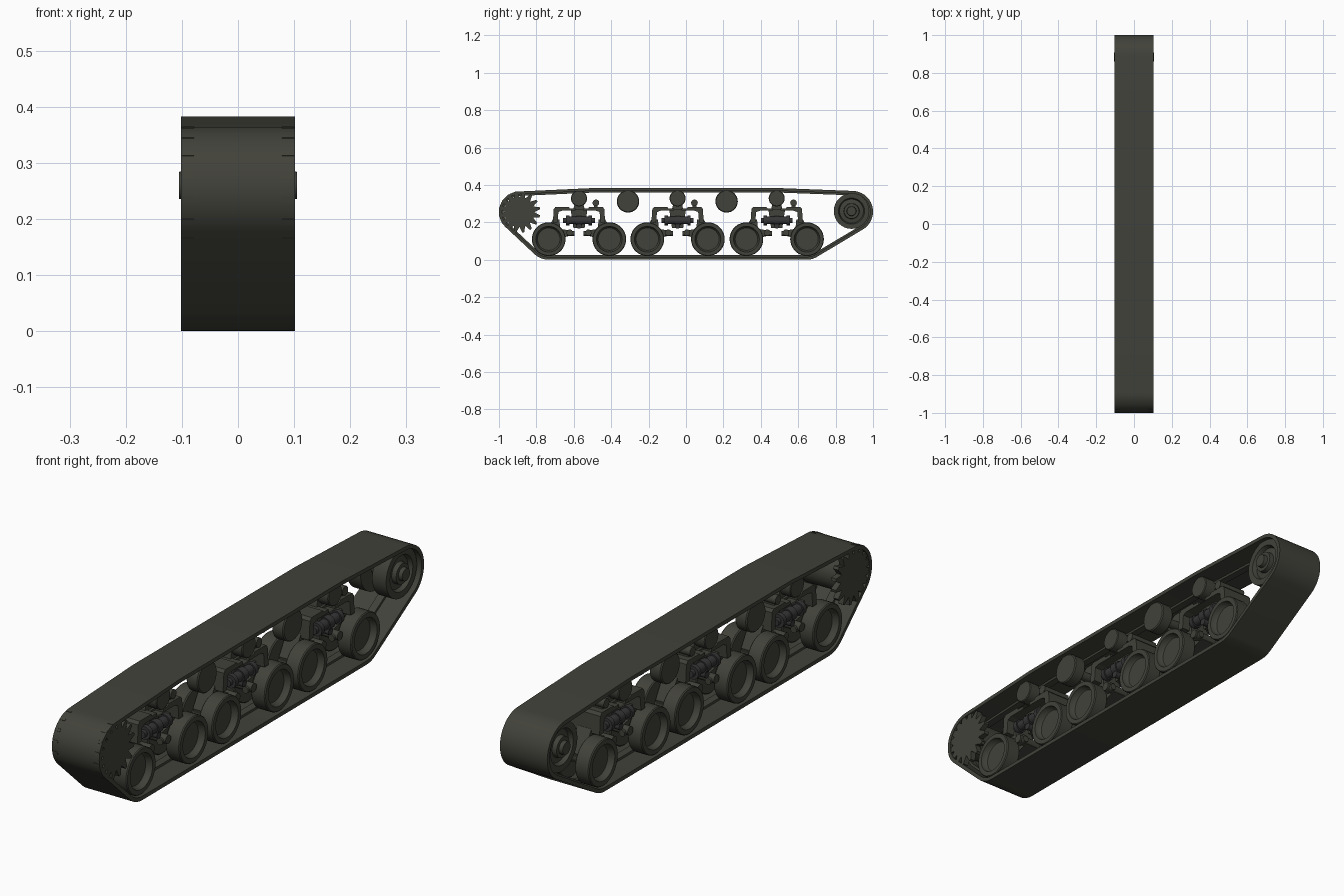
import bpy, bmesh, math
from mathutils import Vector

if "Cube" in bpy.data.objects:
    bpy.data.objects.remove(bpy.data.objects["Cube"])


def material(name, col):
    m = bpy.data.materials.new(name)
    m.diffuse_color = (*col, 1)
    m.use_nodes = True
    m.node_tree.nodes["Principled BSDF"].inputs["Base Color"].default_value = m.diffuse_color
    return m


OLIVE = material("dark olive", (0.054, 0.054, 0.043))
STEEL = material("dark steel", (0.036, 0.036, 0.038))


def finish(name, bm, mat=OLIVE, smooth=True):
    bmesh.ops.recalc_face_normals(bm, faces=bm.faces)
    me = bpy.data.meshes.new(name)
    bm.to_mesh(me)
    bm.free()
    me.materials.append(mat)
    ob = bpy.data.objects.new(name, me)
    bpy.context.collection.objects.link(ob)
    if smooth:
        bpy.ops.object.select_all(action='DESELECT')
        bpy.context.view_layer.objects.active = ob
        ob.select_set(True)
        bpy.ops.object.shade_smooth_by_angle(angle=math.radians(32))
    return ob


def lathe(name, profile, pos, axis='X', segs=32, mat=OLIVE, sign=1):
    """Spin (radius, distance along axis) points about an axis through pos."""
    bm = bmesh.new()
    rings = []
    for r, d in profile:
        ring = []
        for i in range(segs):
            a = 2 * math.pi * i / segs
            u, v, d2 = r * math.cos(a), r * math.sin(a), d * sign
            p = Vector((d2, u, v)) if axis == 'X' else Vector((u, d2, v))
            ring.append(bm.verts.new(p + Vector(pos)))
        rings.append(ring)
    for a, b in zip(rings, rings[1:]):
        for i in range(segs):
            j = (i + 1) % segs
            bm.faces.new((a[i], a[j], b[j], b[i]))
    bm.faces.new(rings[0])
    bm.faces.new(rings[-1])
    return finish(name, bm, mat)


def rod(name, r, a, b, pos, axis='X', segs=20, mat=OLIVE):
    return lathe(name, [(r, a), (r, b)], pos, axis, segs, mat)


def extrude(name, pts, x0, x1, mat=OLIVE):
    """Extrude a side outline of (y, z) points between two x values."""
    bm = bmesh.new()
    f = bm.faces.new([bm.verts.new((x0, y, z)) for y, z in pts])
    new = bmesh.ops.extrude_face_region(bm, geom=[f])['geom']
    bmesh.ops.translate(bm, vec=(x1 - x0, 0, 0),
                        verts=[v for v in new if isinstance(v, bmesh.types.BMVert)])
    return finish(name, bm, mat, smooth=False)


def hull(points):
    def half(ps):
        out = []
        for p in ps:
            while len(out) > 1 and ((out[-1][0] - out[-2][0]) * (p[1] - out[-2][1])
                                    - (out[-1][1] - out[-2][1]) * (p[0] - out[-2][0])) <= 1e-7:
                out.pop()
            out.append(p)
        return out[:-1]
    points = sorted(set(points))
    return half(points) + half(points[::-1])


# Track path: tight loop round sprocket, idler and end road wheels
path = [(-0.5, 0.383), (0.5, 0.383)]
for cy, cz, r in [(-0.89, 0.255, 0.11), (0.889, 0.257, 0.111),
                  (-0.735, 0.11, 0.11), (0.645, 0.11, 0.11)]:
    path += [(round(cy + r * math.cos(k * math.pi / 20), 5),
              round(cz + r * math.sin(k * math.pi / 20), 5)) for k in range(40)]
path = hull(path)


def inset(pts, d):
    out = []
    for i, p in enumerate(pts):
        p = Vector(p)
        e1 = (p - Vector(pts[i - 1])).normalized()
        e2 = (Vector(pts[(i + 1) % len(pts)]) - p).normalized()
        n1, n2 = Vector((-e1.y, e1.x)), Vector((-e2.y, e2.x))
        out.append(p + (n1 + n2) * d / (1 + n1.dot(n2)))
    return out


def band(name, d0, d1, half):
    bm = bmesh.new()
    loops = [[bm.verts.new((x, *p)) for p in inset(path, d)]
             for d, x in [(d0, -half), (d0, half), (d1, half), (d1, -half)]]
    n = len(path)
    for k in range(4):
        a, b = loops[k], loops[(k + 1) % 4]
        for i in range(n):
            j = (i + 1) % n
            bm.faces.new((a[i], a[j], b[j], b[i]))
    return finish(name, bm)


band("track_belt", 0, 0.015, 0.102)
band("track_guide", 0.013, 0.024, 0.015)

# Drive sprocket: two toothed plates on a drum
teeth = []
for i in range(16):
    for off, r in [(0, 0.08), (0.35, 0.111), (0.6, 0.111), (0.95, 0.08)]:
        a = 2 * math.pi * (i + off) / 16
        teeth.append((-0.89 + r * math.cos(a), 0.255 + r * math.sin(a)))
for s in (-1, 1):
    extrude("sprocket_plate", teeth, s * 0.078, s * 0.1)
rod("sprocket_drum", 0.07, -0.08, 0.08, (0, -0.89, 0.255), segs=32)

# Idler wheel pair with stepped hub
for s in (-1, 1):
    lathe("idler_wheel", [(0.095, 0.025), (0.095, 0.085), (0.07, 0.085), (0.064, 0.068),
                          (0.042, 0.072), (0.04, 0.09), (0.026, 0.09), (0.024, 0.105)],
          (0, 0.885, 0.26), sign=s)
rod("idler_axle", 0.03, -0.03, 0.03, (0, 0.885, 0.26))

# Large return rollers between the bogies
for y in (-0.31, 0.217):
    for s in (-1, 1):
        lathe("return_roller", [(0.056, 0.035), (0.06, 0.039), (0.06, 0.082), (0.056, 0.086)],
              (0, y, 0.312), sign=s)
    rod("return_roller_axle", 0.018, -0.04, 0.04, (0, y, 0.312))

# Suspension bogies
for c in (-0.572, -0.045, 0.485):
    for dy in (-0.162, 0.162):
        for s in (-1, 1):
            lathe("road_wheel", [(0.086, 0.036), (0.09, 0.04), (0.09, 0.094), (0.087, 0.098),
                                 (0.069, 0.098), (0.064, 0.078), (0.06, 0.074)],
                  (0, c + dy, 0.11), sign=s, segs=36)
        rod("wheel_axle", 0.025, -0.04, 0.04, (0, c + dy, 0.11))
        g = 1 if dy > 0 else -1
        # swing arm from axle to the spring seat and bogie centre
        extrude("swing_arm", [(c + g * y, z) for y, z in
                              [(0.18, 0.09), (0.19, 0.13), (0.14, 0.215), (0.105, 0.215),
                               (0.1, 0.165), (0.04, 0.155), (0.04, 0.13), (0.12, 0.11)]],
                -0.03, 0.03)
        rod("arm_pivot", 0.017, -0.065, 0.065, (0, c + g * 0.05, 0.145))
    # top frame: beam with legs turned down at both ends
    beam = [(0.02, 0.262), (0.02, 0.275), (0.05, 0.275), (0.055, 0.283), (0.125, 0.283),
            (0.135, 0.272), (0.14, 0.2), (0.115, 0.2), (0.11, 0.255), (0.09, 0.262)]
    outline = [(c + y, z) for y, z in beam] + [(c - y, z) for y, z in beam[::-1]]
    extrude("bogie_frame", outline, -0.065, 0.065)
    extrude("bogie_post", [(c - 0.03, 0.17), (c + 0.03, 0.17), (c + 0.045, 0.27),
                           (c - 0.045, 0.27)], -0.03, 0.03)
    # horizontal springs with collars
    for x in (-0.045, 0.045):
        lathe("spring", [(0.014, -0.085), (0.014, -0.07), (0.026, -0.07), (0.026, -0.052),
                         (0.02, -0.052), (0.02, -0.015), (0.025, -0.015), (0.025, 0.015),
                         (0.02, 0.015), (0.02, 0.052), (0.026, 0.052), (0.026, 0.07),
                         (0.014, 0.07), (0.014, 0.085)], (x, c, 0.21), 'Y', 20, STEEL)
        rod("damper_rod", 0.013, -0.065, -0.025, (x, c, 0.14), 'Y', 16)
        rod("damper_rod", 0.013, 0.025, 0.065, (x, c, 0.14), 'Y', 16)
    rod("spring_cross_shaft", 0.014, -0.06, 0.06, (0, c, 0.18), mat=STEEL)
    # small return roller and its bracket
    for s in (-1, 1):
        lathe("small_roller", [(0.04, 0.03), (0.043, 0.033), (0.043, 0.077), (0.04, 0.08)],
              (0, c, 0.328), sign=s, segs=28)
    rod("small_roller_axle", 0.015, -0.035, 0.035, (0, c, 0.328))
    extrude("roller_bracket", [(c - 0.03, 0.27), (c + 0.03, 0.27), (c + 0.015, 0.335),
                               (c - 0.015, 0.335)], -0.02, 0.02)
    # track skid knob behind the roller
    rod("skid_knob", 0.018, -0.06, 0.06, (0, c + 0.09, 0.304), segs=12)
    extrude("skid_stem", [(c + 0.08, 0.27), (c + 0.1, 0.27), (c + 0.1, 0.3),
                          (c + 0.08, 0.3)], -0.05, 0.05)
